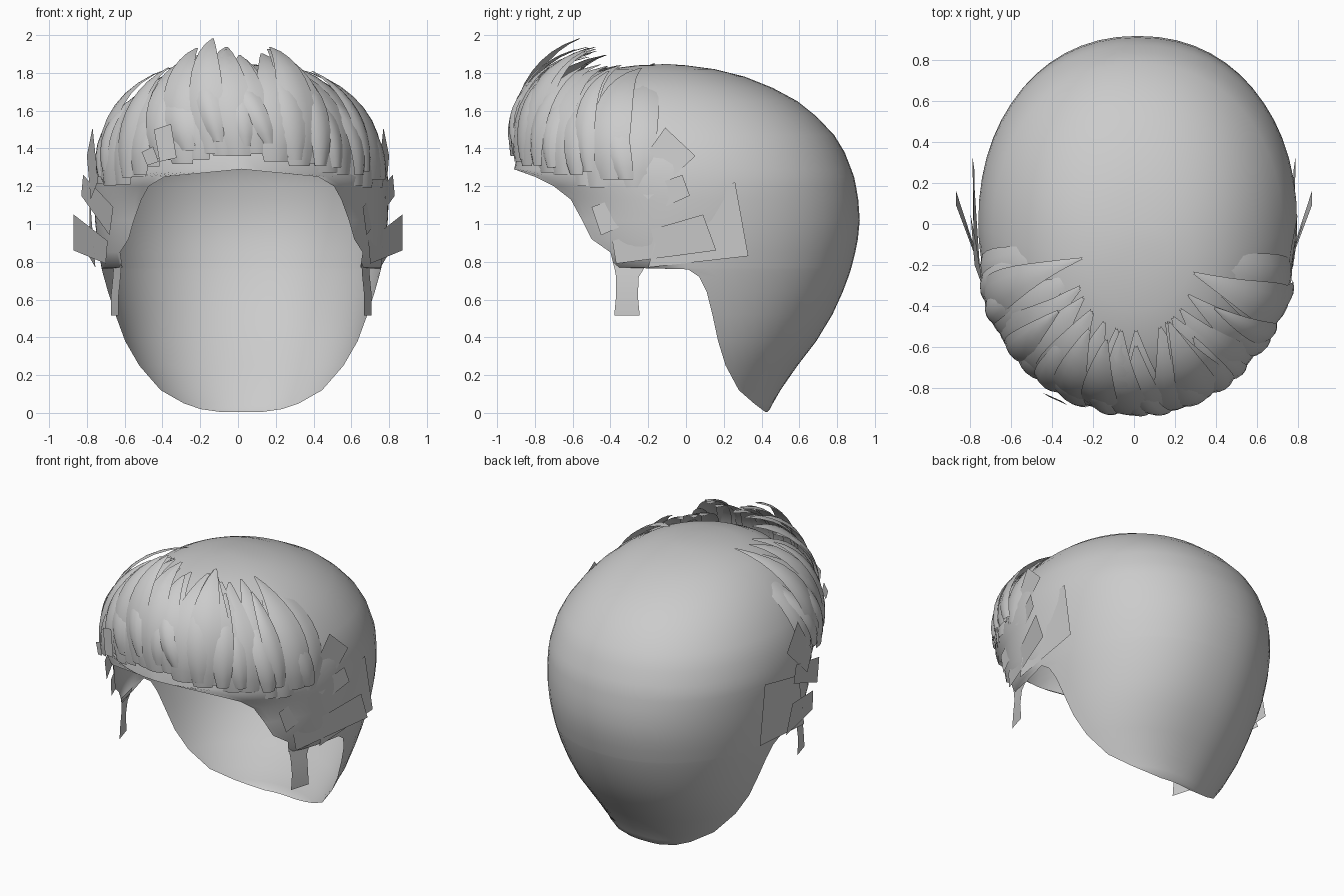
import bpy, math, random
from mathutils import Vector

random.seed(4)
cube = bpy.data.objects.get("Cube")
if cube:
    bpy.data.objects.remove(cube)

grey = bpy.data.materials.new("hair grey")
grey.use_nodes = True
tone = (0.6, 0.6, 0.6, 1)
grey.diffuse_color = tone
grey.node_tree.nodes["Principled BSDF"].inputs["Base Color"].default_value = tone
SHIFT = 0.018  # the scalp sits slightly to its left


def add_grid(name, rows, smooth=True, shift=0.0):
    """Skin a list of equally long point rows with quads."""
    n = len(rows[0])
    verts = [p for row in rows for p in row]
    faces = [(r * n + c, r * n + c + 1, (r + 1) * n + c + 1, (r + 1) * n + c)
             for r in range(len(rows) - 1) for c in range(n - 1)]
    mesh = bpy.data.meshes.new(name)
    mesh.from_pydata(verts, [], faces)
    mesh.materials.append(grey)
    for poly in mesh.polygons:
        poly.use_smooth = smooth
    obj = bpy.data.objects.new(name, mesh)
    obj.location.x = shift
    bpy.context.collection.objects.link(obj)
    return obj


# Scalp shell rings: height, half width, back, front, hairline cut (None = full ring)
RINGS = [
    (0.005, 0.45, 0.43, -0.9, 0.42), (0.02, 0.45, 0.445, -0.9, 0.40),
    (0.05, 0.46, 0.46, -0.9, 0.36), (0.12, 0.50, 0.50, -0.9, 0.28),
    (0.25, 0.57, 0.59, -0.9, 0.21), (0.38, 0.63, 0.69, -0.9, 0.17),
    (0.52, 0.675, 0.775, -0.9, 0.14), (0.64, 0.71, 0.83, -0.9, 0.11),
    (0.72, 0.73, 0.86, -0.9, 0.07), (0.76, 0.739, 0.873, -0.9, 0.01),
    (0.77, 0.741, 0.876, -0.72, -0.38), (0.85, 0.755, 0.896, -0.76, -0.4),
    (0.92, 0.765, 0.91, -0.8, -0.5), (1.02, 0.775, 0.92, -0.81, -0.55),
    (1.13, 0.78, 0.912, -0.83, -0.61), (1.2, 0.78, 0.9, -0.9, -0.7),
    (1.25, 0.775, 0.89, -0.94, -0.8), (1.29, 0.77, 0.875, -0.91, None),
    (1.38, 0.75, 0.84, -0.89, None), (1.47, 0.71, 0.785, -0.87, None),
    (1.57, 0.645, 0.69, -0.84, None), (1.65, 0.575, 0.59, -0.78, None),
    (1.72, 0.49, 0.46, -0.7, None), (1.78, 0.39, 0.31, -0.58, None),
    (1.82, 0.27, 0.15, -0.42, None), (1.84, 0.15, 0.0, -0.26, None),
    (1.847, 0.0, -0.1, -0.1, None)]


def shell_ring(z, w, back, front, cut, quarter=14):
    """Back half and front part keep their own columns, so the surface flows evenly."""
    mid = (back + front) / 2 if cut is None else 0
    end = math.pi
    if cut is not None:
        end = math.acos((cut / back) ** (1 / 0.93) if cut > 0 else cut / -front)
    side = min(end, math.pi / 2)
    row = []
    for i in range(-2 * quarter, 2 * quarter + 1):
        u = abs(i) / quarter
        a = side * u if u <= 1 else side + (end - side) * (u - 1)
        s, c = math.sin(a), math.cos(a)
        if c > 0:
            s, y = s ** 0.93, mid + (back - mid) * c ** 0.93
        else:
            y = mid + (mid - front) * c
        row.append((math.copysign(w * s, i), y, z))
    return row


shell = add_grid("scalp_shell", [shell_ring(*r) for r in RINGS], shift=SHIFT)
weld = shell.modifiers.new("weld", 'WELD')
weld.merge_threshold = 0.0005


# Leaf-shaped locks that sweep up and back around the brow
def sweep(az, t, low, high, out):
    """Point on the quiff surface: az from the front, t from root to tip."""
    k = (1.01 + 0.16 * t - (0.64 + 0.1 * az * az) * t ** 2) * out
    z = low + (high - low) * math.sin(t * math.pi * 0.43) / math.sin(math.pi * 0.43)
    return Vector((0.76 * k * math.sin(az), -0.1 - 0.8 * k * math.cos(az), z))


def lock(name, deg, low, high, width, out=1.0, lean=0.0, length=1.0):
    rows = []
    for i in range(11):
        t = i / 10
        half = width / 2 * (0.1 + 0.9 * math.sin(math.pi * min(1, t * 0.88 + 0.12)) ** 0.7)
        row = []
        for j in range(-2, 3):
            az = math.radians(deg + lean * t) + j / 2 * half / 0.8
            row.append(sweep(az, t * length, low, high, out + 0.02 * (1 - (j / 2) ** 2)))
        rows.append(row)
    return add_grid(name, rows, shift=SHIFT / 2)


def root_height(deg):
    return 1.36 - 0.15 * min(1, abs(deg) / 50) ** 2


# Main layer of broad locks
for i in range(21):
    deg = -78 + 7.8 * i + random.uniform(-1.5, 1.5)
    high = 1.91 - 0.11 * (abs(deg) / 78) ** 1.5 + random.uniform(-0.04, 0.05)
    lock(f"main_lock_{i}", deg, root_height(deg) + random.uniform(-0.02, 0.04), high,
         random.uniform(0.2, 0.28), random.uniform(0.98, 1.01), random.uniform(-11, 3))

# Shorter, looser layer on top
for i in range(15):
    deg = -74 + 10.5 * i + random.uniform(-3, 3)
    low = root_height(deg) + random.uniform(0.0, 0.08)
    lock(f"loose_lock_{i}", deg, low, 1.9 - 0.0014 * abs(deg) + random.uniform(-0.06, 0.05),
         random.uniform(0.12, 0.18), random.uniform(1.0, 1.02), random.uniform(-14, 4), 0.85)

# Tall tips of the quiff
for i, (deg, high) in enumerate([(-11, 2.0), (-23, 1.95), (-2, 1.94), (7, 1.91)]):
    lock(f"quiff_tip_{i}", deg, 1.37, high, 0.2, 1.0, -7, 0.92)


# Flat strands at the temples, mirrored: corners for the model's right side
def flat(name, a, b, c, d):
    add_grid(name, [[a, b], [d, c]], smooth=False)


def flip(p):
    return (-p[0], p[1], p[2])


TEMPLE = {
    "upper_strand": [(-.74, -.31, 1.23), (-.77, -.11, 1.51), (-.8, .05, 1.36), (-.78, -.2, 1.13)],
    "brow_strand": [(-.66, -.5, 1.09), (-.82, -.02, 1.26), (-.83, .02, 1.15), (-.68, -.45, .94)],
    "wide_strand": [(-.785, -.1, 1.15), (-.78, .26, 1.22), (-.79, .33, .83), (-.755, -.2, .77)],
    "ear_strand": [(-.69, -.39, .91), (-.87, .09, 1.05), (-.87, .16, .86), (-.7, -.37, .79)],
}
for side in ("right", "left"):
    place = flip if side == "left" else tuple
    for part, corners in TEMPLE.items():
        flat(f"{side}_{part}", *[place(p) for p in corners])
    # Sideburn strip
    strip = [(.635, -.385, -.2, .8), (.64, -.37, -.25, .72), (.65, -.37, -.255, .62), (.65, -.38, -.245, .515)]
    add_grid(f"{side}_sideburn",
             [[place((-x, y0, z)), place((-x - .04, y1, z))] for x, y0, y1, z in strip], shift=SHIFT)

# Small flat strands on the right of the brow
for i, (x, z, w, h) in enumerate([(-.37, 1.43, .09, .2), (-.26, 1.46, .07, .13), (-.45, 1.36, .06, .1)]):
    y = -.88 + .25 * x * x
    flat(f"brow_flake_{i}", (x - w / 2, y, z - h / 2), (x + w / 2, y - .04, z - h / 2 + .02),
         (x + w / 2 - .03, y - .02, z + h / 2), (x - w / 2 - .03, y + .02, z + h / 2 - .03))
